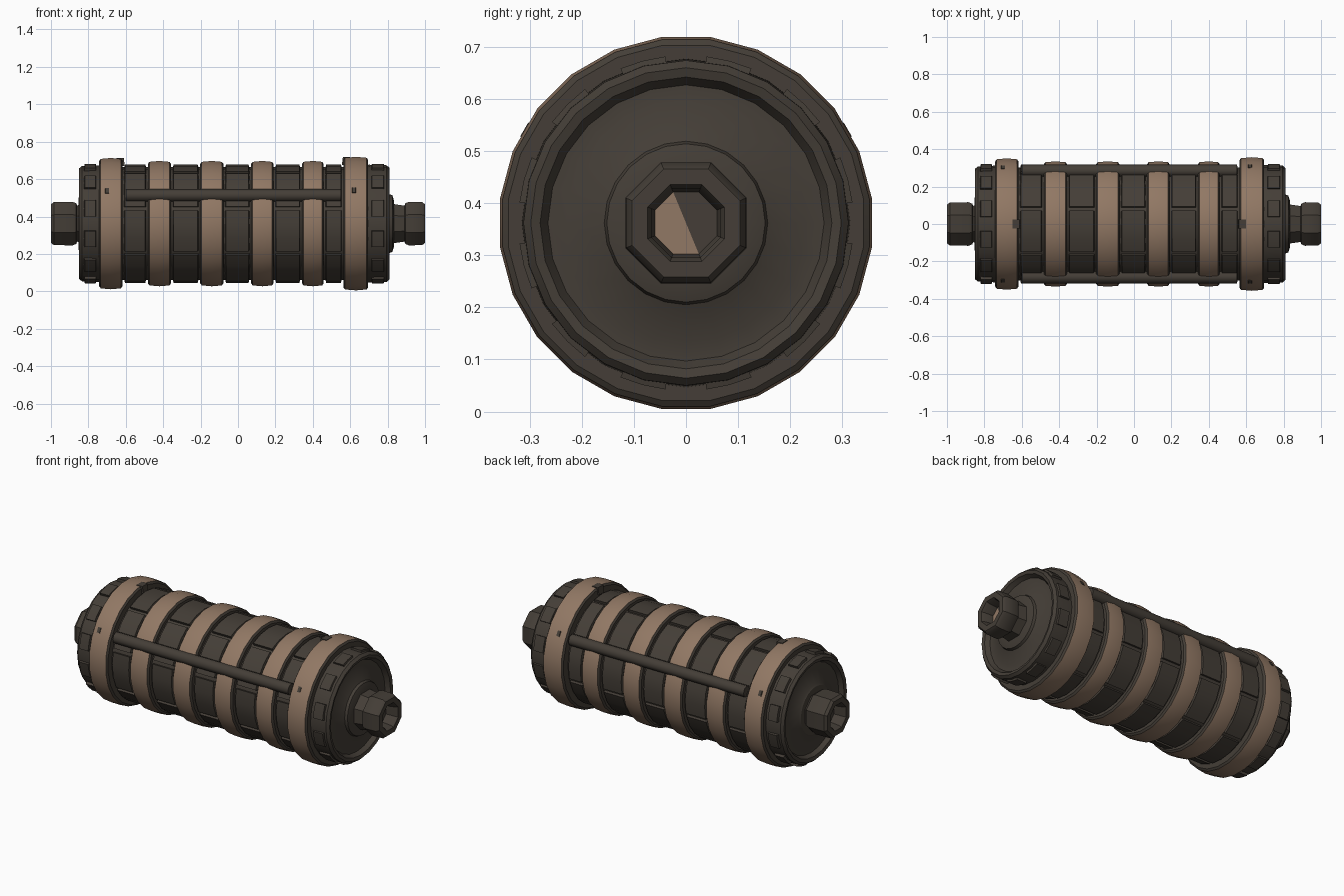
import bpy, bmesh, math

if "Cube" in bpy.data.objects:
    bpy.data.objects.remove(bpy.data.objects["Cube"])

AXIS_Z = 0.362


def material(name, rgb):
    m = bpy.data.materials.new(name)
    m.diffuse_color = (*rgb, 1)
    m.use_nodes = True
    m.node_tree.nodes["Principled BSDF"].inputs["Base Color"].default_value = m.diffuse_color
    return m


DARK = material("dark iron", (0.058, 0.048, 0.038))
TAN = material("tan brown", (0.285, 0.188, 0.128))


def finish(name, bm, mats, angle=35):
    bmesh.ops.recalc_face_normals(bm, faces=bm.faces)
    me = bpy.data.meshes.new(name)
    bm.to_mesh(me)
    bm.free()
    ob = bpy.data.objects.new(name, me)
    bpy.context.collection.objects.link(ob)
    for m in mats:
        me.materials.append(m)
    ob.location.z = AXIS_Z
    bpy.ops.object.select_all(action='DESELECT')
    ob.select_set(True)
    bpy.context.view_layer.objects.active = ob
    bpy.ops.object.shade_smooth_by_angle(angle=math.radians(angle))
    return ob


def point(x, r, a):
    return (x, r * math.cos(a), r * math.sin(a))


def lathe(name, profile, sides, mats, turn=0.0, rule=None):
    """Spin (x, radius) points about the x axis; rule(segment, side) picks a material."""
    bm = bmesh.new()
    rings = []
    for x, r in profile:
        if r == 0:
            rings.append([bm.verts.new((x, 0, 0))] * sides)
        else:
            rings.append([bm.verts.new(point(x, r, turn + math.tau * i / sides)) for i in range(sides)])
    for k, (a, b) in enumerate(zip(rings, rings[1:])):
        for i in range(sides):
            j = (i + 1) % sides
            f = bm.faces.new(list(dict.fromkeys((a[i], a[j], b[j], b[i]))))
            f.material_index = rule(k, i) if rule else 0
    return finish(name, bm, mats)


def plate(bm, x0, x1, r0, r1, a0, a1, steps=2):
    """Curved plate wrapped on the drum."""
    rows = []
    for i in range(steps + 1):
        a = a0 + (a1 - a0) * i / steps
        rows.append([bm.verts.new(point(x, r, a)) for x, r in
                     ((x0, r0), (x0 + 0.006, r1), (x1 - 0.006, r1), (x1, r0))])
    for p, q in zip(rows, rows[1:]):
        for k in range(4):
            bm.faces.new((p[k], p[(k + 1) % 4], q[(k + 1) % 4], q[k]))
    bm.faces.new(rows[0])
    bm.faces.new(rows[-1])


# inner drum
lathe("drum_core", [(-0.66, 0), (-0.66, 0.302), (0.64, 0.302), (0.64, 0)], 24, [DARK])

# tan hoops with dark sides: centre, half width, radius
HOOPS = [(-0.68, 0.062, 0.354), (-0.42, 0.062, 0.338), (-0.14, 0.062, 0.338),
         (0.13, 0.06, 0.338), (0.40, 0.058, 0.338), (0.63, 0.066, 0.36)]
for n, (x, w, r) in enumerate(HOOPS):
    lathe(f"hoop_{n + 1}", [(x - w, 0.29), (x - w, r - 0.016), (x - w + 0.008, r - 0.005), (x, r),
                            (x + w - 0.008, r - 0.005), (x + w, r - 0.016), (x + w, 0.29)],
          24, [TAN, DARK], turn=math.radians(7.5), rule=lambda k, i: 0 if k in (2, 3) else 1)

# raised dark panels between the hoops
bm = bmesh.new()
for (xa, wa, _), (xb, wb, _) in zip(HOOPS, HOOPS[1:]):
    for i in range(8):
        c = math.radians(30 + 45 * i + 22.5)
        h = math.radians(20.5)
        plate(bm, xa + wa + 0.008, xb - wb - 0.008, 0.295, 0.317, c - h, c + h, 3)
finish("drum_panels", bm, [DARK], 20)

# long rods at the upper front and upper back
for name, deg in (("back_rod", 28), ("front_rod", 152)):
    bm = bmesh.new()
    a = math.radians(deg)
    ends = []
    for x in (-0.60, 0.55):
        ends.append([bm.verts.new((x, 0.322 * math.cos(a) + 0.034 * math.cos(t),
                                   0.322 * math.sin(a) + 0.034 * math.sin(t)))
                     for t in (math.tau * i / 8 for i in range(8))])
    for i in range(8):
        j = (i + 1) % 8
        bm.faces.new((ends[0][i], ends[0][j], ends[1][j], ends[1][i]))
    for e in ends:
        bm.faces.new(e)
    finish(name, bm, [DARK], 50)

# dark pins on the two wide hoops
bm = bmesh.new()
for x, r in ((-0.70, 0.349), (0.62, 0.355)):
    for deg in (30, 150):
        plate(bm, x - 0.015, x + 0.015, r - 0.01, r + 0.004,
              math.radians(deg - 2.5), math.radians(deg + 2.5), 1)
for x, r in ((-0.63, 0.338), (0.58, 0.344)):
    plate(bm, x - 0.025, x + 0.025, r - 0.03, r + 0.014, math.radians(86), math.radians(94), 1)
finish("hoop_pins", bm, [DARK])

# end caps: dished face with a raised hub
lathe("left_cap", [(-0.60, 0.30), (-0.74, 0.312), (-0.835, 0.308), (-0.85, 0.295), (-0.845, 0.275),
                   (-0.82, 0.262), (-0.82, 0.23), (-0.845, 0.15), (-0.852, 0.14), (-0.852, 0)], 24, [DARK])
lathe("right_cap", [(0.56, 0.30), (0.70, 0.315), (0.795, 0.312), (0.81, 0.298), (0.805, 0.28),
                    (0.78, 0.265), (0.78, 0.23), (0.81, 0.157), (0.825, 0.152), (0.835, 0.12),
                    (0.835, 0)], 24, [DARK])

# lugs around the rim of each cap
bm = bmesh.new()
for x0, x1 in ((-0.825, -0.755), (0.71, 0.785)):
    for i in range(12):
        c = math.radians(30 * i + 15)
        h = math.radians(8)
        plate(bm, x0, x1, 0.295, 0.322, c - h, c + h)
finish("cap_lugs", bm, [DARK], 20)

# hollow axle ends; half of the right socket floor is tan
for name, s, root, shoulder in (("left_axle", -1, 0.84, 0.865), ("right_axle", 1, 0.82, 0.895)):
    prof = [(root, 0.115), (shoulder - 0.005, 0.104), (shoulder, 0.118), (shoulder + 0.02, 0.126),
            (0.985, 0.124), (1.0, 0.112), (1.0, 0.08), (0.985, 0.072), (0.93, 0.064), (0.93, 0)]
    lathe(name, [(s * x, r) for x, r in prof], 8, [DARK, TAN], turn=math.radians(22.5),
          rule=lambda k, i, s=s: 1 if k == 8 and s > 0 and 2 <= i <= 5 else 0)
